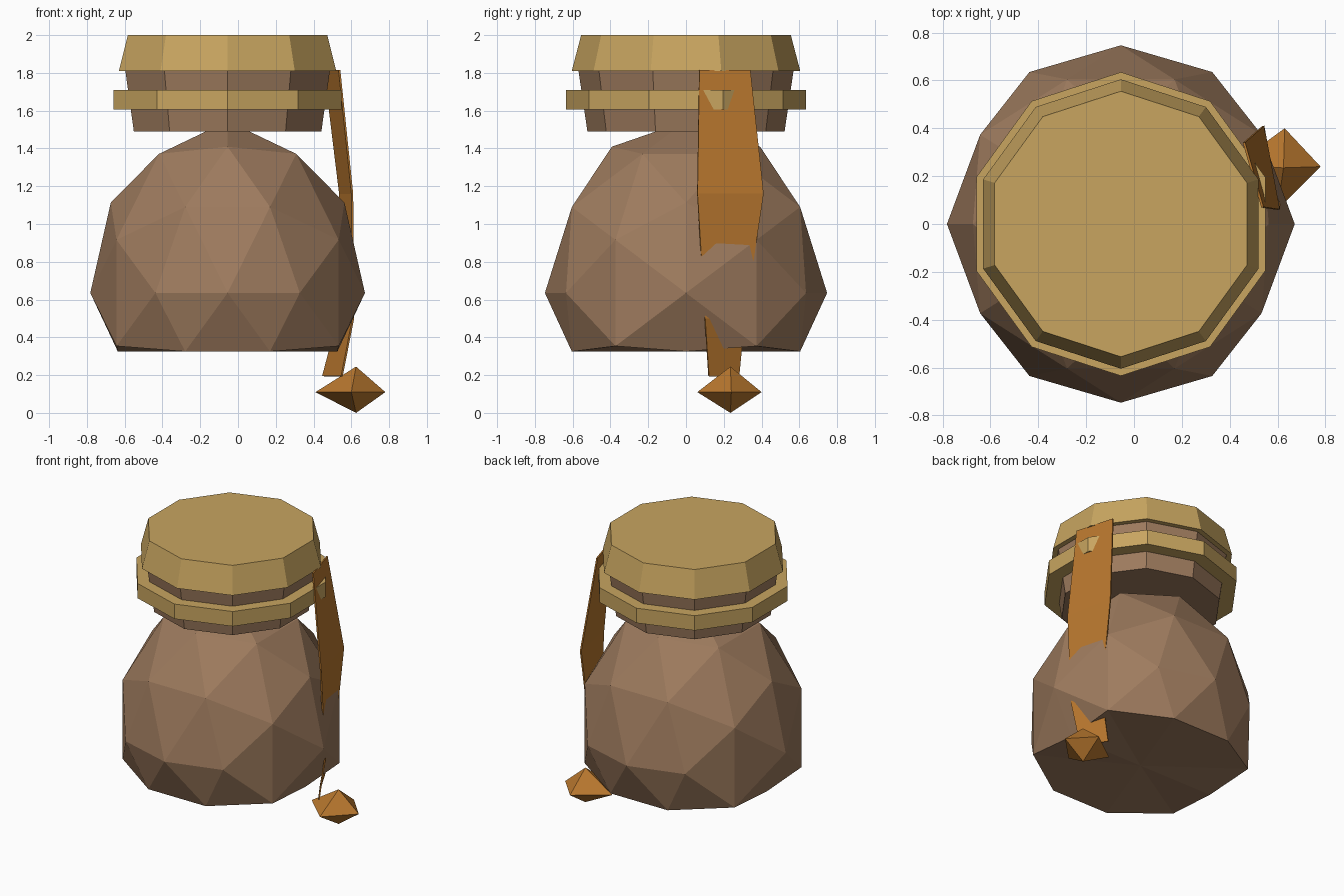
import bpy, bmesh, math
from mathutils import Vector

cube = bpy.data.objects.get("Cube")
if cube:
    bpy.data.objects.remove(cube, do_unlink=True)

CX = -0.055  # jar axis


def material(name, rgb):
    linear = [((c / 255 + 0.055) / 1.055) ** 2.4 for c in rgb] + [1]
    m = bpy.data.materials.new(name)
    m.use_nodes = True
    m.diffuse_color = linear
    bsdf = next(n for n in m.node_tree.nodes if n.type == "BSDF_PRINCIPLED")
    bsdf.inputs["Base Color"].default_value = linear
    return m


clay = material("brown clay", (158, 123, 94))
gold = material("pale gold", (200, 165, 96))
leather = material("orange leather", (184, 119, 46))


def finish(name, bm, mat):
    bmesh.ops.recalc_face_normals(bm, faces=bm.faces)
    mesh = bpy.data.meshes.new(name)
    bm.to_mesh(mesh)
    bm.free()
    mesh.materials.append(mat)
    obj = bpy.data.objects.new(name, mesh)
    bpy.context.collection.objects.link(obj)
    return obj


def band(name, z0, z1, r0, r1, mat):
    """Ten-sided closed drum on the jar axis."""
    bm = bmesh.new()
    rings = []
    for z, r in ((z0, r0), (z1, r1)):
        angles = [math.pi / 2 + math.tau * i / 10 for i in range(10)]
        rings.append([bm.verts.new((CX + r * math.cos(a), r * math.sin(a), z)) for a in angles])
        bm.faces.new(rings[-1])
    for i in range(10):
        j = (i + 1) % 10
        bm.faces.new((rings[0][i], rings[0][j], rings[1][j], rings[1][i]))
    return finish(name, bm, mat)


# Pot body: faceted sphere standing on an edge, with its underside cut off flat
phi = (1 + math.sqrt(5)) / 2
seeds = [(1, phi, 0), (1, phi * phi, phi), (1, 0, 0)]
points = set()
for seed in seeds:
    for turn in range(3):
        p = Vector(seed[turn:] + seed[:turn]).normalized()
        for sx in (1, -1):
            for sy in (1, -1):
                for sz in (1, -1):
                    points.add(tuple(round(c, 5) + 0.0 for c in (p.x * sx, p.y * sy, p.z * sz)))
bm = bmesh.new()
for p in sorted(points):
    bm.verts.new(p)
bmesh.ops.convex_hull(bm, input=bm.verts)
bmesh.ops.delete(bm, geom=[v for v in bm.verts if v.co.z < -0.6], context="VERTS")
for v in bm.verts:
    if v.co.z < -0.51:
        v.co.x *= 0.94
    v.co = (CX + v.co.x * 0.727, v.co.y * 0.747, max(0.325, 0.635 + v.co.z * 0.91))
rim = [e for e in bm.edges if e.is_boundary]
centre = bm.verts.new((CX, 0, 0.325))
for e in rim:
    bm.faces.new((e.verts[0], e.verts[1], centre))
finish("pot_body", bm, clay)

# Neck, collar and lid
band("neck", 1.49, 1.83, 0.522, 0.572, clay)
band("collar", 1.605, 1.71, 0.635, 0.635, gold)
band("lid", 1.81, 2.0, 0.605, 0.555, gold)

# Hanging strap: left and right edges from the lid down to the tassel
near_edge = [(0.537, 0.07, 1.815), (0.605, 0.06, 1.16), (0.61, 0.1, 0.5), (0.55, 0.12, 0.195)]
far_edge = [(0.46, 0.34, 1.815), (0.54, 0.41, 1.16), (0.53, 0.31, 0.5), (0.45, 0.28, 0.195)]
bm = bmesh.new()
rows = [(bm.verts.new(a), bm.verts.new(b)) for a, b in zip(near_edge, far_edge)]
for (a, b), (c, d) in zip(rows, rows[1:]):
    bm.faces.new((a, b, d, c))
strap = finish("strap", bm, leather)
solid = strap.modifiers.new("thickness", "SOLIDIFY")
solid.thickness = 0.01
solid.offset = 0

# Pointed bead at the strap's end
bm = bmesh.new()
top, bottom = bm.verts.new((0.625, 0.235, 0.245)), bm.verts.new((0.625, 0.235, 0))
girdle = [bm.verts.new((x, y, 0.11)) for x, y in ((0.78, 0.24), (0.63, 0.4), (0.41, 0.24), (0.6, 0.06))]
for a, b in zip(girdle, girdle[1:] + girdle[:1]):
    bm.faces.new((a, b, top))
    bm.faces.new((b, a, bottom))
finish("bead", bm, leather)
